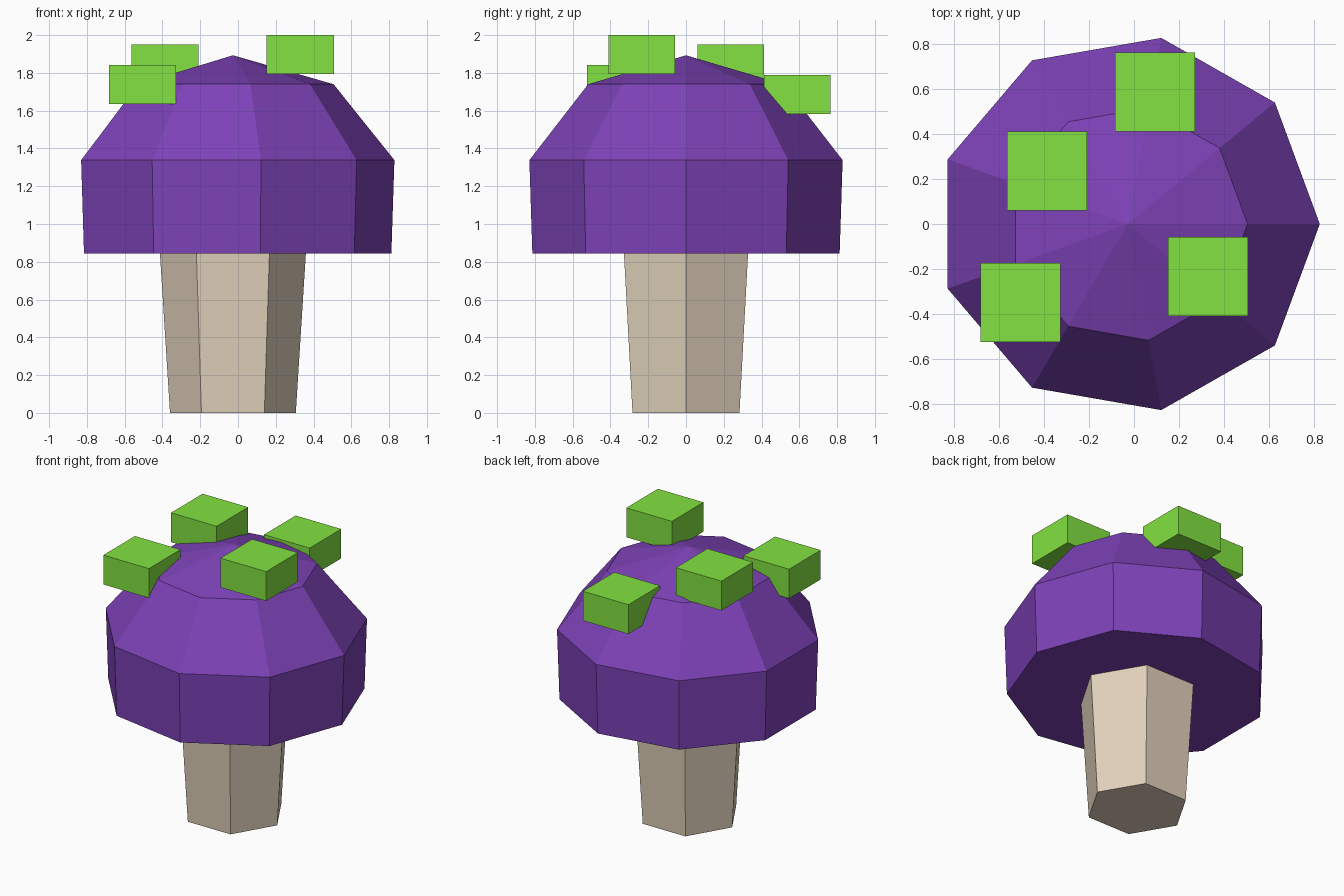
import bpy
import bmesh
from math import cos, sin, tau

cube = bpy.data.objects.get("Cube")
if cube:
    bpy.data.objects.remove(cube)

CENTRE_X = -0.027


def make_material(name, srgb):
    colour = [(c / 255 / 12.92 if c < 11 else ((c / 255 + 0.055) / 1.055) ** 2.4) for c in srgb] + [1]
    mat = bpy.data.materials.new(name)
    mat.use_nodes = True
    mat.diffuse_color = colour
    mat.node_tree.nodes["Principled BSDF"].inputs["Base Color"].default_value = colour
    return mat


def add_object(name, bm, mat):
    bmesh.ops.recalc_face_normals(bm, faces=bm.faces)
    mesh = bpy.data.meshes.new(name)
    bm.to_mesh(mesh)
    bm.free()
    mesh.materials.append(mat)
    obj = bpy.data.objects.new(name, mesh)
    bpy.context.collection.objects.link(obj)
    return obj


def faceted_solid(name, sides, rings, mat, apex=None):
    """Stack polygon rings (x radius, y radius, z), closed below and by a cap or apex above."""
    bm = bmesh.new()
    loops = [[bm.verts.new((CENTRE_X + rx * cos(tau * i / sides), ry * sin(tau * i / sides), z))
              for i in range(sides)] for rx, ry, z in rings]
    for low, high in zip(loops, loops[1:]):
        for i in range(sides):
            j = (i + 1) % sides
            bm.faces.new((low[i], low[j], high[j], high[i]))
    bm.faces.new(loops[0])
    if apex is None:
        bm.faces.new(loops[-1])
    else:
        tip = bm.verts.new((CENTRE_X, 0, apex))
        for i in range(sides):
            bm.faces.new((loops[-1][i], loops[-1][(i + 1) % sides], tip))
    return add_object(name, bm, mat)


def spot_block(name, centre, mat):
    bm = bmesh.new()
    bmesh.ops.create_cube(bm, size=1)
    bmesh.ops.scale(bm, vec=(0.356, 0.352, 0.207), verts=bm.verts)
    obj = add_object(name, bm, mat)
    obj.location = centre
    return obj


purple = make_material("cap purple", (125, 66, 183))
beige = make_material("stem beige", (225, 209, 187))
green = make_material("spot green", (130, 226, 65))

# Six-sided stem, widening upwards into the cap
faceted_solid("stem", 6, [(0.333, 0.327, 0), (0.388, 0.381, 0.87)], beige)

# Nine-sided domed cap with a flat underside
faceted_solid("cap", 9, [(0.839, 0.826, 0.845), (0.855, 0.842, 1.338), (0.533, 0.526, 1.74)],
              purple, apex=1.893)

# Square blocks scattered over the cap
spots = {
    "spot_back_right": (-0.387, 0.236, 1.846),
    "spot_back": (0.093, 0.588, 1.686),
    "spot_front_left": (0.329, -0.234, 1.897),
    "spot_front_right": (-0.506, -0.349, 1.739),
}
for spot_name, spot_centre in spots.items():
    spot_block(spot_name, spot_centre, green)
